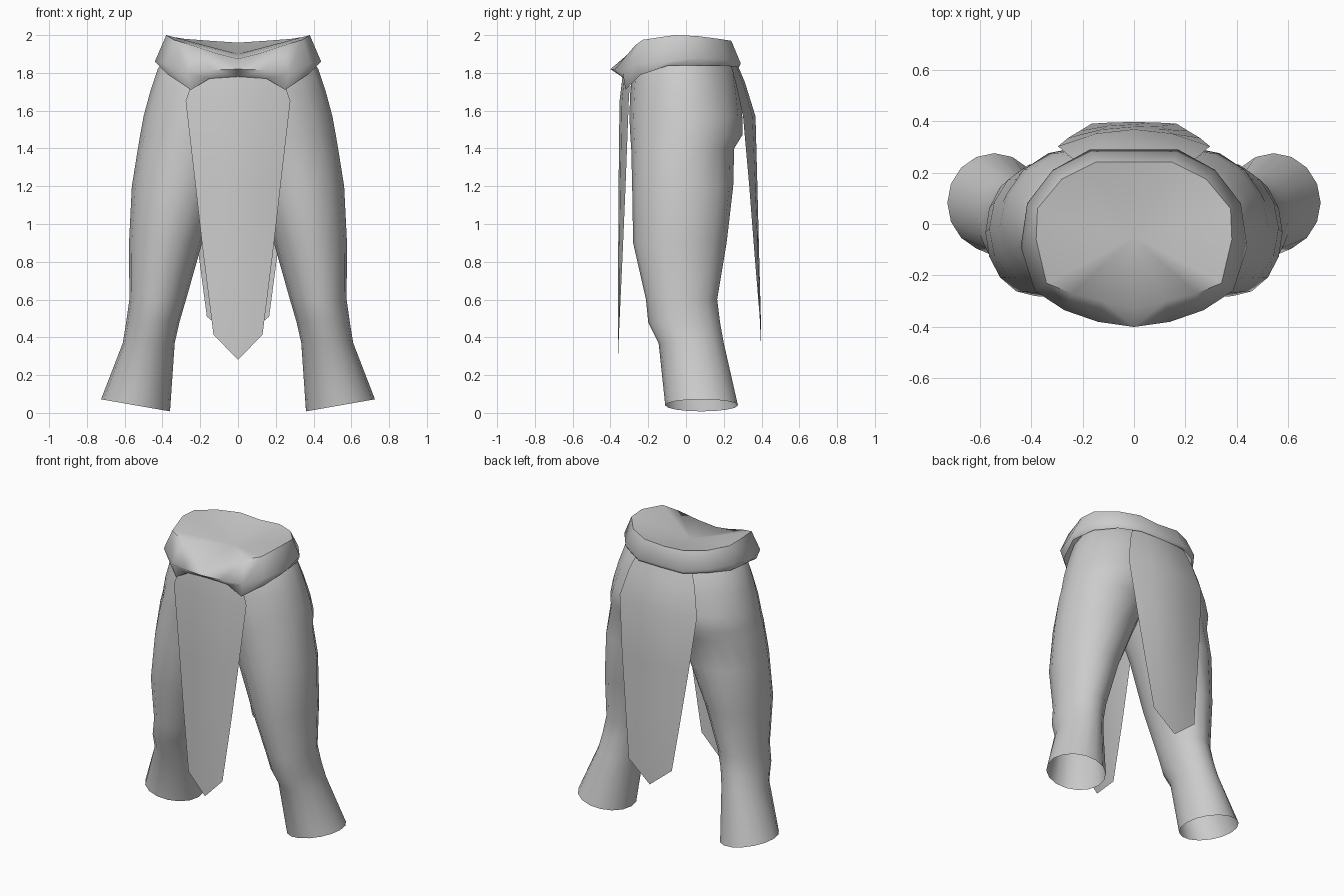
import bpy, bmesh, math

if "Cube" in bpy.data.objects:
    bpy.data.objects.remove(bpy.data.objects["Cube"])

cloth = bpy.data.materials.new("grey_cloth")
cloth.diffuse_color = (0.6, 0.6, 0.6, 1)
cloth.use_nodes = True
cloth.node_tree.nodes["Principled BSDF"].inputs["Base Color"].default_value = cloth.diffuse_color


def make_object(name, bm, mirror=False, recalc=True):
    """Turn a bmesh into a smooth grey object, optionally mirrored over x."""
    if mirror:
        geom = bm.verts[:] + bm.edges[:] + bm.faces[:]
        copy = bmesh.ops.duplicate(bm, geom=geom)["geom"]
        for v in [g for g in copy if isinstance(g, bmesh.types.BMVert)]:
            v.co.x *= -1
        new_faces = [g for g in copy if isinstance(g, bmesh.types.BMFace)]
        bmesh.ops.reverse_faces(bm, faces=new_faces)
    bmesh.ops.remove_doubles(bm, verts=bm.verts[:], dist=0.0005)
    if recalc:
        bmesh.ops.recalc_face_normals(bm, faces=bm.faces[:])
    me = bpy.data.meshes.new(name)
    bm.to_mesh(me)
    bm.free()
    me.materials.append(cloth)
    ob = bpy.data.objects.new(name, me)
    bpy.context.collection.objects.link(ob)
    bpy.ops.object.select_all(action='DESELECT')
    ob.select_set(True)
    bpy.context.view_layer.objects.active = ob
    bpy.ops.object.shade_smooth_by_angle(angle=math.radians(65))
    return ob


def bridge(bm, rows, closed):
    """Quads between neighbouring rows of vertices."""
    for a, b in zip(rows, rows[1:]):
        n = len(a)
        for i in range(n if closed else n - 1):
            j = (i + 1) % n
            bm.faces.new((a[i], a[j], b[j], b[i]))


# Trousers: one leg lofted from cuff to waist, cut at the middle and mirrored
# z, inner x, outer x, front y, back y
LEG = [
    (0.04, 0.36, 0.725, -0.11, 0.275),
    (0.37, 0.335, 0.61, -0.145, 0.20),
    (0.48, 0.31, 0.592, -0.20, 0.18),
    (0.60, 0.275, 0.575, -0.212, 0.165),
    (0.90, 0.19, 0.577, -0.28, 0.215),
    (1.20, 0.07, 0.562, -0.285, 0.25),
    (1.40, -0.03, 0.53, -0.29, 0.255),
    (1.47, -0.085, 0.518, -0.295, 0.298),
    (1.57, -0.16, 0.50, -0.30, 0.298),
    (1.70, -0.265, 0.465, -0.295, 0.285),
    (1.82, -0.365, 0.425, -0.285, 0.265),
    (1.88, -0.38, 0.385, -0.25, 0.23),
]
SIDES = 16
bm = bmesh.new()
rings = []
for k, (z, x0, x1, y0, y1) in enumerate(LEG):
    ring = []
    for i in range(SIDES):
        a = 2 * math.pi * i / SIDES
        x = (x0 + x1) / 2 + (x1 - x0) / 2 * math.cos(a)
        y = (y0 + y1) / 2 + (y1 - y0) / 2 * math.sin(a)
        tilt = 0.032 * math.cos(a) if k == 0 else 0   # slanted cuff
        ring.append(bm.verts.new((max(0, x), y, z + tilt)))
    rings.append(ring)
bridge(bm, rings, True)
inner = [f for f in bm.faces if all(v.co.x < 1e-5 for v in f.verts)]
bmesh.ops.delete(bm, geom=inner, context='FACES')
make_object("trousers", bm, mirror=True)

# Waist sash: bottom edge, bulge and rim, front centre to back centre
SASH = [
    ((0, -.34, 1.78), (0, -.40, 1.82), (0, -.33, 1.875)),
    ((.15, -.33, 1.77), (.14, -.38, 1.815), (.12, -.30, 1.905)),
    ((.25, -.32, 1.71), (.27, -.335, 1.80), (.24, -.27, 1.945)),
    ((.37, -.24, 1.79), (.385, -.26, 1.85), (.34, -.23, 1.975)),
    ((.42, -.09, 1.84), (.44, -.09, 1.86), (.38, -.06, 2.0)),
    ((.40, .08, 1.84), (.415, .08, 1.88), (.375, .06, 1.995)),
    ((.30, .20, 1.84), (.315, .21, 1.87), (.28, .175, 1.98)),
    ((.17, .275, 1.83), (.17, .29, 1.85), (.15, .24, 1.97)),
    ((0, .28, 1.83), (0, .29, 1.85), (0, .24, 1.96)),
]
bm = bmesh.new()
columns = [[bm.verts.new(p) for p in col] for col in SASH]
bridge(bm, columns, False)
# Dipped cover closing the waist
centre = bm.verts.new((0, -0.05, 1.9))
for a, b in zip(columns, columns[1:]):
    bm.faces.new((a[2], b[2], centre))
make_object("waist_sash", bm, mirror=True)


def panel(name, rows, front):
    """Hanging cloth: rows of z, half width, centre y, edge y."""
    bm = bmesh.new()
    lines = []
    for z, w, yc, ye in rows:
        lines.append([bm.verts.new((w * t, yc + (ye - yc) * t * t, z))
                      for t in (-1, -0.5, 0, 0.5, 1)])
    bridge(bm, lines, False)
    z, w, yc, ye = rows[-1]
    tip = bm.verts.new((0, yc, z - 0.135))
    for a, b in zip(lines[-1], lines[-1][1:]):
        bm.faces.new((a, b, tip))
    bm.normal_update()
    bm.faces.ensure_lookup_table()
    if (bm.faces[-1].normal.y < 0) != front:
        bmesh.ops.reverse_faces(bm, faces=bm.faces[:])
    make_object(name, bm, recalc=False)


panel("front_panel", [
    (1.79, 0.23, -0.335, -0.295),
    (1.65, 0.277, -0.352, -0.303),
    (1.20, 0.225, -0.357, -0.32),
    (0.85, 0.185, -0.359, -0.335),
    (0.415, 0.13, -0.36, -0.355),
], True)
panel("back_panel", [
    (1.85, 0.21, 0.27, 0.235),
    (1.75, 0.25, 0.312, 0.262),
    (1.57, 0.295, 0.368, 0.302),
    (1.20, 0.255, 0.378, 0.335),
    (0.85, 0.21, 0.387, 0.362),
    (0.51, 0.165, 0.396, 0.39),
], False)
